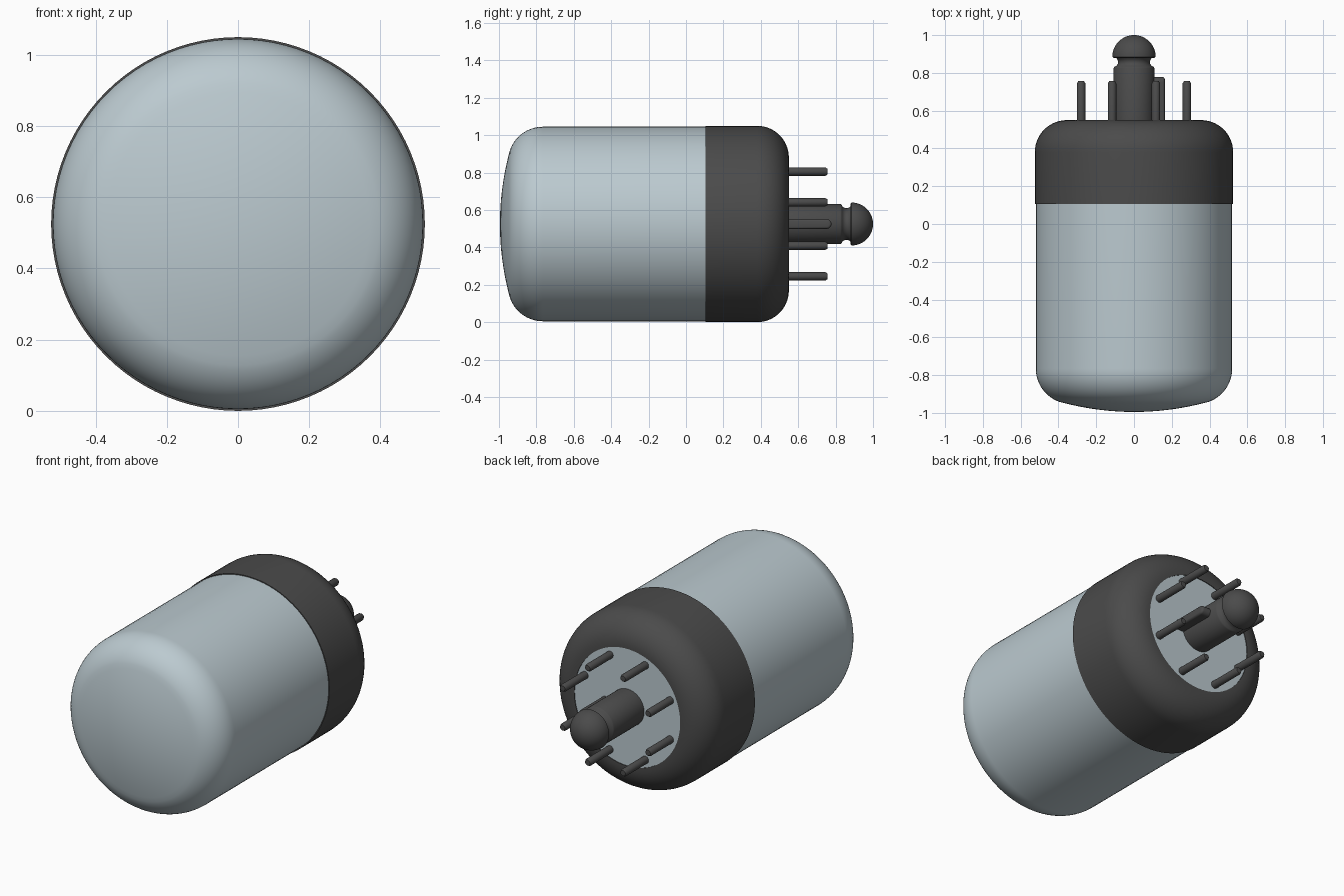
import bpy, bmesh
from math import sin, cos, pi, radians
from mathutils import Vector

cube = bpy.data.objects.get("Cube")
if cube:
    bpy.data.objects.remove(cube, do_unlink=True)

AXIS_Z = 0.525


def material(name, rgb):
    m = bpy.data.materials.new(name)
    m.use_nodes = True
    m.diffuse_color = (*rgb, 1)
    m.node_tree.nodes["Principled BSDF"].inputs["Base Color"].default_value = (*rgb, 1)
    return m


glass = material("pale glass", (0.50, 0.59, 0.63))
dark = material("dark grey", (0.07, 0.07, 0.07))


def finish(bm, name, mat):
    bmesh.ops.recalc_face_normals(bm, faces=bm.faces)
    mesh = bpy.data.meshes.new(name)
    bm.to_mesh(mesh)
    bm.free()
    mesh.materials.append(mat)
    ob = bpy.data.objects.new(name, mesh)
    bpy.context.collection.objects.link(ob)
    bpy.ops.object.select_all(action="DESELECT")
    ob.select_set(True)
    bpy.context.view_layer.objects.active = ob
    bpy.ops.object.shade_smooth_by_angle(angle=radians(35))
    return ob


def arc(r, y, radius, start, end, steps=10):
    """Profile points; angle 0 points outward, 90 points to the back."""
    angles = [radians(start + (end - start) * i / steps) for i in range(steps + 1)]
    return [(r + radius * cos(a), y + radius * sin(a)) for a in angles]


def lathe(name, profile, mat, x=0, z=0, steps=96, closed=False):
    """Revolve (radius, y) points about a line parallel to y."""
    bm = bmesh.new()
    centre = Vector((x, 0, AXIS_Z + z))
    verts = [bm.verts.new(centre + Vector((r, y, 0))) for r, y in profile]
    pairs = list(zip(verts, verts[1:]))
    if closed:
        pairs.append((verts[-1], verts[0]))
    edges = [bm.edges.new(p) for p in pairs]
    bmesh.ops.spin(bm, geom=verts + edges, cent=centre, axis=(0, 1, 0),
                   angle=2 * pi, steps=steps)
    bmesh.ops.remove_doubles(bm, verts=bm.verts, dist=0.00005)
    return finish(bm, name, mat)


# Glass envelope: shallow dome, rounded shoulder, straight wall
dome = [(0.37 * i / 8, -0.995 + 0.047 * (i / 8) ** 2) for i in range(9)]
shoulder = arc(0.333, -0.765, 0.187, -70, 0, 14)
lathe("glass_envelope", dome + shoulder + [(0.52, 0.12), (0, 0.12)], glass)

# Metal base shell with a rounded rear edge, closed on the inside
shell = [(0.5, 0.105), (0.525, 0.105)] + arc(0.355, 0.38, 0.17, 0, 90, 14)
lathe("base_shell", shell + [(0.347, 0.55), (0.347, 0.5), (0.5, 0.3)], dark, closed=True)

# Glass floor carrying the pins
lathe("base_floor", [(0, 0.5), (0.348, 0.5), (0.348, 0.546), (0, 0.546)], glass)

# Centre post with a neck groove and a ball tip
post = [(0, 0.53), (0.108, 0.53), (0.108, 0.825), (0.104, 0.832)]
neck = [(0.092, 0.838), (0.086, 0.848), (0.084, 0.858), (0.087, 0.87), (0.095, 0.879)]
ball = [(0.108, 0.879)] + arc(0, 0.885, 0.115, 0, 90, 16)
lathe("centre_post", post + neck + ball, dark, steps=64)

# Eight contact pins in a ring
for i in range(8):
    a = pi / 8 + i * pi / 4
    pin = [(0, 0.53), (0.022, 0.53), (0.022, 0.745), (0.016, 0.756), (0, 0.757)]
    lathe(f"pin_{i + 1}", pin, dark, 0.303 * cos(a), 0.303 * sin(a), steps=20)

# Locating key on the left side of the post, with a round tip
bm = bmesh.new()
outline = [(-0.026, 0.53), (0.026, 0.53)] + arc(0, 0.752, 0.026, 0, 180, 12)
face = bm.faces.new([bm.verts.new((0.08, y, AXIS_Z + z)) for z, y in outline])
grown = bmesh.ops.extrude_face_region(bm, geom=[face])["geom"]
top = [v for v in grown if isinstance(v, bmesh.types.BMVert)]
bmesh.ops.translate(bm, verts=top, vec=(0.083, 0, 0))
rim = [e for e in bm.edges if all(v in top for v in e.verts)]
bmesh.ops.bevel(bm, geom=rim, offset=0.012, segments=3, profile=0.5, affect="EDGES")
finish(bm, "locating_key", dark)
